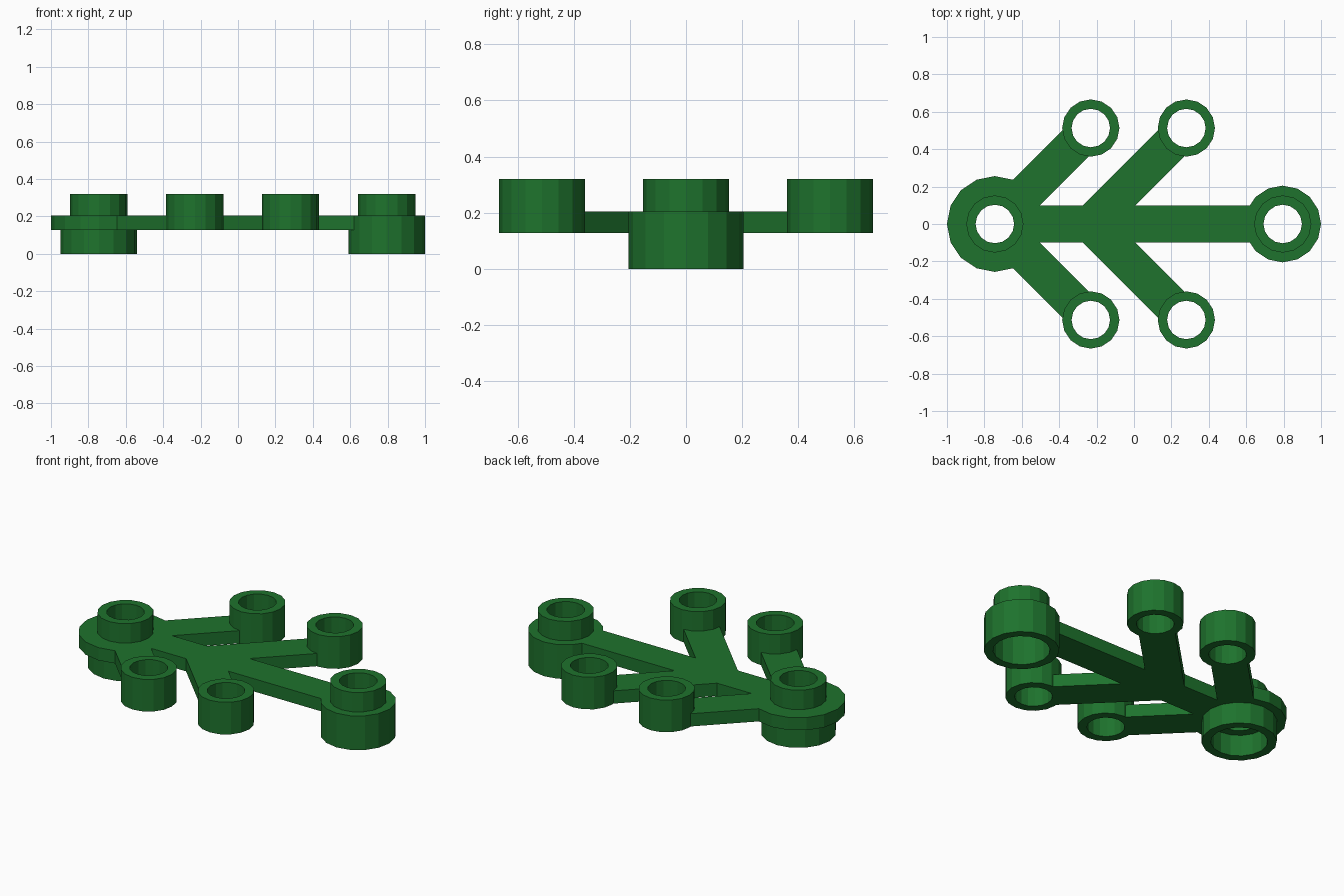
import bpy
import bmesh
from math import cos, sin, pi
from mathutils import Vector

if "Cube" in bpy.data.objects:
    bpy.data.objects.remove(bpy.data.objects["Cube"])

SIDES = 16
BASE, TIP = (-0.744, 0.0), (0.795, 0.0)
REACH = 0.513            # sideways reach of the diagonal stems
HALF_W = 0.099           # half width of every stem
LOW, TOP, STUD = 0.128, 0.204, 0.32

green = bpy.data.materials.new("leaf_green")
green.diffuse_color = (0.013, 0.17, 0.026, 1)
green.use_nodes = True
green.node_tree.nodes["Principled BSDF"].inputs["Base Color"].default_value = green.diffuse_color


def finish(name, bm):
    bmesh.ops.recalc_face_normals(bm, faces=bm.faces[:])
    mesh = bpy.data.meshes.new(name)
    bm.to_mesh(mesh)
    bm.free()
    mesh.materials.append(green)
    obj = bpy.data.objects.new(name, mesh)
    bpy.context.collection.objects.link(obj)
    return obj


def lathe(name, centre, profile):
    """Turn a closed (radius, height) profile around a vertical axis."""
    bm = bmesh.new()
    rings = []
    for i in range(SIDES):
        a = 2 * pi * i / SIDES
        rings.append([bm.verts.new((centre[0] + r * cos(a), centre[1] + r * sin(a), z))
                      for r, z in profile])
    n = len(profile)
    for i in range(SIDES):
        p, q = rings[i], rings[(i + 1) % SIDES]
        for k in range(n):
            m = (k + 1) % n
            bm.faces.new((p[k], q[k], q[m], p[m]))
    return finish(name, bm)


# Stem base: hollow stud, round flange and lower socket
lathe("base_socket", BASE, [
    (0.103, STUD), (0.153, STUD), (0.153, TOP), (0.256, TOP), (0.256, LOW),
    (0.205, LOW), (0.205, 0), (0.155, 0), (0.155, LOW), (0.103, LOW)])

# Leaf tip: hollow stud on a tall socket
lathe("tip_socket", TIP, [
    (0.103, STUD), (0.153, STUD), (0.153, TOP), (0.205, TOP),
    (0.205, 0), (0.155, 0), (0.155, 0.19), (0.103, 0.19)])

# Open tubes at the ends of the side stems
stem_roots = {"rear": BASE[0], "fore": -0.233}
for label, root in stem_roots.items():
    for side, sign in (("left", 1), ("right", -1)):
        lathe(f"{label}_{side}_tube", (root + REACH, sign * REACH), [
            (0.103, STUD), (0.153, STUD), (0.153, LOW), (0.103, LOW)])


# Flat frond: one outline, mirrored across the spine
def on_stem(root, along, offset):
    d = Vector((1, 1)).normalized()
    return (root + d.x * along - d.y * offset, d.y * along + d.x * offset)


end = REACH * 2 ** 0.5 - 0.115
slant = HALF_W * 2 ** 0.5
rear, fore = stem_roots["rear"], stem_roots["fore"]
half = [
    (-0.59, 0.09),
    on_stem(rear, 0.20, HALF_W), on_stem(rear, end, HALF_W), on_stem(rear, end, -HALF_W),
    (rear + slant + HALF_W, HALF_W), (fore - slant + HALF_W, HALF_W),
    on_stem(fore, end, HALF_W), on_stem(fore, end, -HALF_W),
    (fore + slant + HALF_W, HALF_W), (0.63, HALF_W)]
outline = half + [(x, -y) for x, y in reversed(half)]

bm = bmesh.new()
face = bm.faces.new([bm.verts.new((x, y, LOW)) for x, y in outline])
grown = bmesh.ops.extrude_face_region(bm, geom=[face], use_keep_orig=True)["geom"]
bmesh.ops.translate(bm, vec=(0, 0, TOP - LOW),
                    verts=[g for g in grown if isinstance(g, bmesh.types.BMVert)])
finish("frond_plate", bm)
